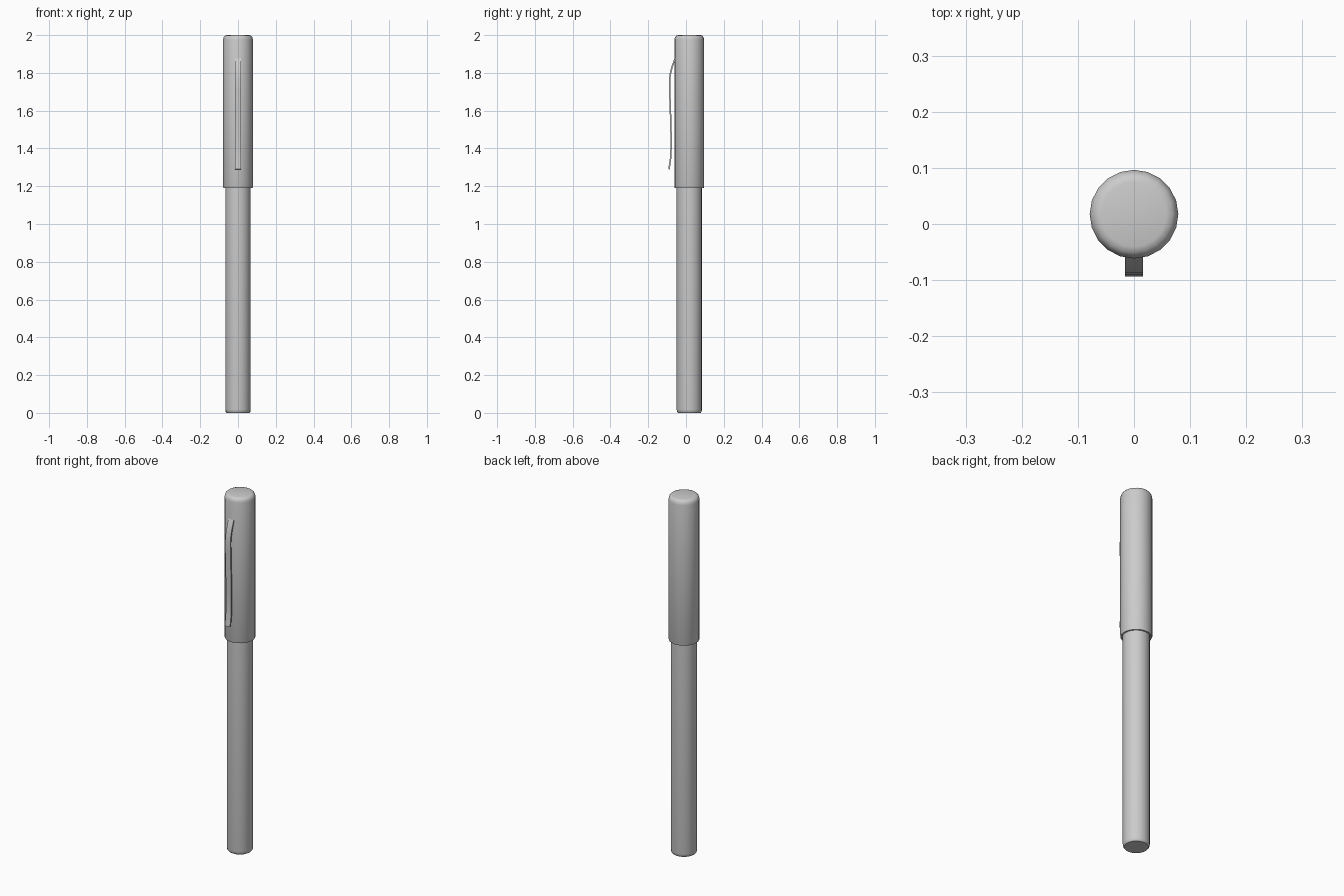
import bpy, bmesh, math

if "Cube" in bpy.data.objects:
    bpy.data.objects.remove(bpy.data.objects["Cube"])

AXIS_Y = 0.0175
SIDES = 20


def finish(name, bm, angle):
    bmesh.ops.remove_doubles(bm, verts=bm.verts, dist=1e-5)
    bmesh.ops.recalc_face_normals(bm, faces=bm.faces)
    me = bpy.data.meshes.new(name)
    bm.to_mesh(me)
    bm.free()
    ob = bpy.data.objects.new(name, me)
    bpy.context.collection.objects.link(ob)
    bpy.ops.object.select_all(action='DESELECT')
    ob.select_set(True)
    bpy.context.view_layer.objects.active = ob
    bpy.ops.object.shade_smooth_by_angle(angle=math.radians(angle))
    return ob


def lathe(name, profile, angle):
    """Revolve (radius, z) points about the pen axis; the ends are capped."""
    bm = bmesh.new()
    rings = [[bm.verts.new((r * math.cos(2 * math.pi * i / SIDES),
                            AXIS_Y + r * math.sin(2 * math.pi * i / SIDES), z))
              for i in range(SIDES)] for r, z in profile]
    for a, b in zip(rings, rings[1:]):
        for i in range(SIDES):
            j = (i + 1) % SIDES
            bm.faces.new((a[i], a[j], b[j], b[i]))
    bm.faces.new(rings[0])
    bm.faces.new(rings[-1])
    return finish(name, bm, angle)


# Barrel with a slightly chamfered flat foot
lathe("barrel", [(0.060, 0.0), (0.065, 0.006), (0.067, 0.018), (0.067, 1.22)], 50)

# Cap: hollow skirt, rounded crown
lathe("cap", [(0.067, 1.22), (0.069, 1.19), (0.077, 1.19), (0.079, 1.195),
              (0.079, 1.975), (0.076, 1.988), (0.069, 1.997), (0.058, 2.0)], 50)

# Clip: bent strip following a side profile (y, z)
path = [(-0.052, 1.885), (-0.062, 1.865), (-0.074, 1.83), (-0.083, 1.795),
        (-0.087, 1.76), (-0.086, 1.70), (-0.082, 1.58), (-0.079, 1.47),
        (-0.079, 1.40), (-0.082, 1.345), (-0.090, 1.29)]
HALF_W, HALF_T = 0.016, 0.004
bm = bmesh.new()
rows = []
for k, (y, z) in enumerate(path):
    y0, z0 = path[max(k - 1, 0)]
    y1, z1 = path[min(k + 1, len(path) - 1)]
    length = math.hypot(y1 - y0, z1 - z0)
    ny, nz = (z1 - z0) / length * HALF_T, -(y1 - y0) / length * HALF_T
    rows.append([bm.verts.new((sx * HALF_W, y + s * ny, z + s * nz))
                 for sx, s in ((-1, -1), (1, -1), (1, 1), (-1, 1))])
for a, b in zip(rows, rows[1:]):
    for i in range(4):
        j = (i + 1) % 4
        bm.faces.new((a[i], a[j], b[j], b[i]))
bm.faces.new(rows[0])
bm.faces.new(rows[-1])
finish("pocket_clip", bm, 40)
